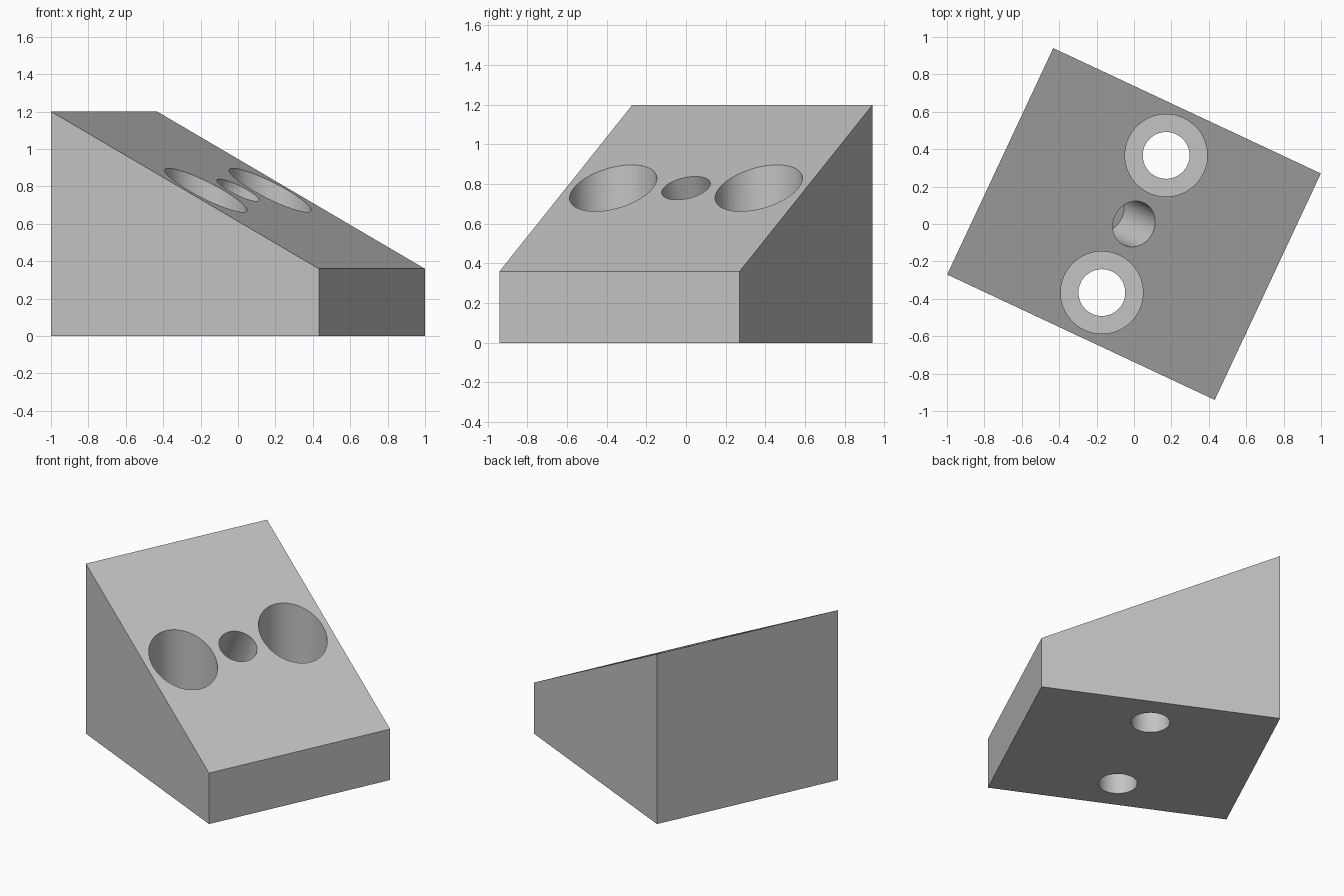
import bpy
from math import atan2, cos, sin, radians
from mathutils import Vector, Matrix

cube = bpy.data.objects.get("Cube")
if cube:
    bpy.data.objects.remove(cube)

LENGTH, WIDTH = 1.58, 1.337      # footprint along and across the slope
HIGH, LOW = 1.2, 0.36            # heights of the two ends
TURN = radians(-25.1)            # turn of the block about z
MID = (HIGH + LOW) / 2
SLOPE = atan2(HIGH - LOW, LENGTH)
BORE_FLOOR = 0.25                # height of the counterbore ledge
POCKET_DEPTH = 0.39

grey = bpy.data.materials.new("plain grey")
grey.use_nodes = True
colour = (0.55, 0.55, 0.55, 1)
grey.diffuse_color = colour
grey.node_tree.nodes["Principled BSDF"].inputs["Base Color"].default_value = colour

# Wedge block: side profile extruded across the width
profile = [(-LENGTH / 2, 0), (LENGTH / 2, 0), (LENGTH / 2, LOW), (-LENGTH / 2, HIGH)]
verts = [(u, side * WIDTH / 2, z) for side in (-1, 1) for u, z in profile]
faces = [(0, 1, 2, 3), (7, 6, 5, 4)]
faces += [(i, i + 4, (i + 1) % 4 + 4, (i + 1) % 4) for i in range(4)]
mesh = bpy.data.meshes.new("wedge_block")
mesh.from_pydata(verts, [], faces)
mesh.materials.append(grey)
block = bpy.data.objects.new("wedge_block", mesh)
bpy.context.collection.objects.link(block)


def drill(name, radius, start, end):
    """Cut a round hole through the block from start to end."""
    start, end = Vector(start), Vector(end)
    axis = end - start
    bpy.ops.mesh.primitive_cylinder_add(
        vertices=64, radius=radius, depth=axis.length, location=(start + end) / 2,
        rotation=axis.to_track_quat("Z", "Y").to_euler())
    cutter = bpy.context.object
    cutter.name = name
    cutter.hide_render = True
    cutter.data.materials.append(grey)
    cut = block.modifiers.new(name, "BOOLEAN")
    cut.operation, cut.solver, cut.object = "DIFFERENCE", "EXACT", cutter
    bpy.ops.object.select_all(action="DESELECT")
    bpy.context.view_layer.objects.active = block
    block.select_set(True)
    bpy.ops.object.modifier_apply(modifier=name)
    bpy.data.objects.remove(cutter)


# Two counterbored screw holes, straight down
for side in (-1, 1):
    v = side * 0.405
    drill("counterbore", 0.22, (0, v, BORE_FLOOR), (0, v, 1.5))
    drill("screw_hole", 0.125, (0, v, -0.2), (0, v, 1.5))

# Blind centre pocket, square to the slope
normal = Vector((sin(SLOPE), 0, cos(SLOPE)))
centre = Vector((0, 0, MID))
drill("centre_pocket", 0.125, centre - normal * POCKET_DEPTH, centre + normal * 0.3)

# Turn the finished block and keep the hole rims sharp
block.data.transform(Matrix.Rotation(TURN, 4, "Z"))
bpy.ops.object.shade_smooth_by_angle(angle=radians(25))
